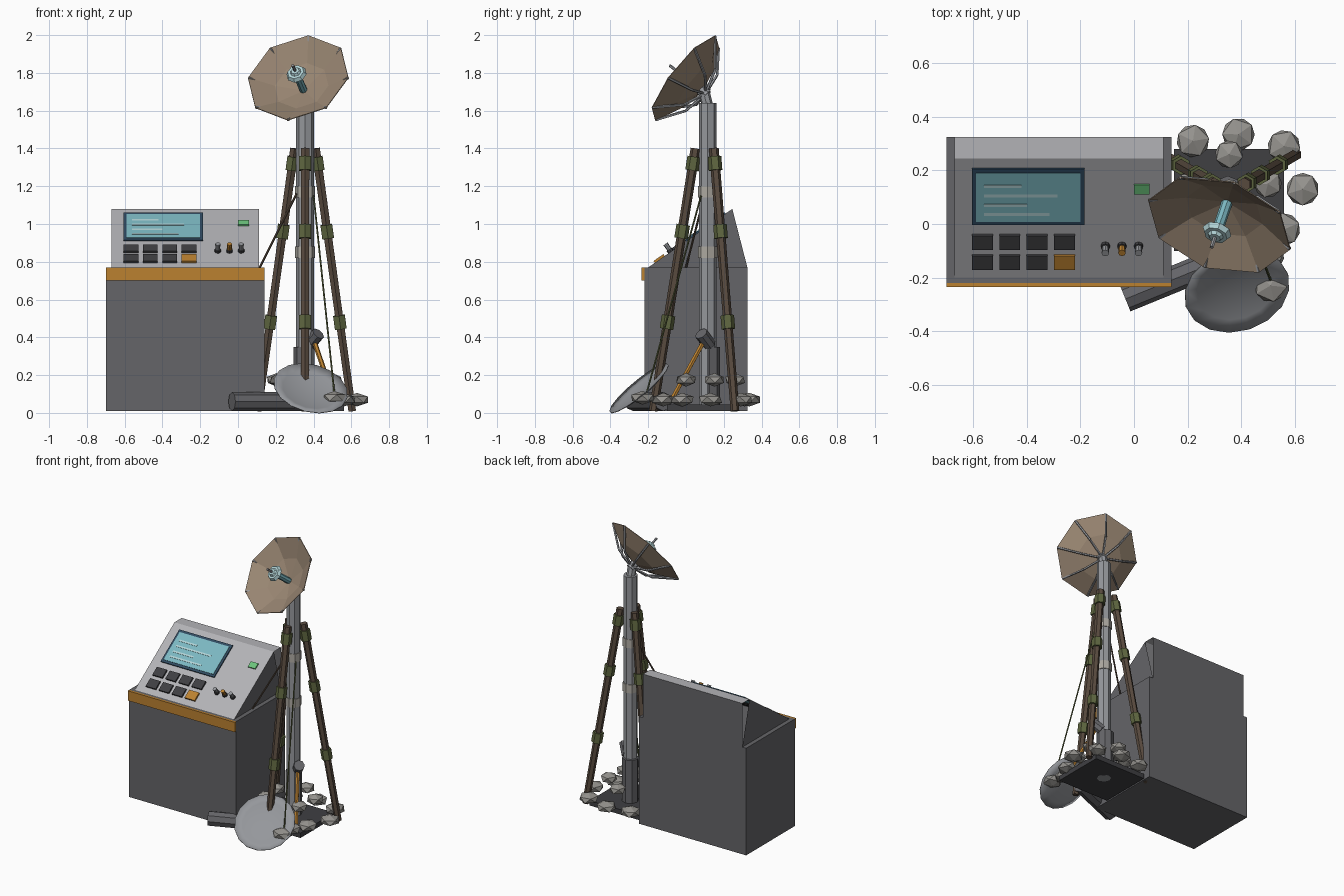
import bpy, bmesh, math, random
from mathutils import Vector, Matrix

if "Cube" in bpy.data.objects:
    bpy.data.objects.remove(bpy.data.objects["Cube"])

random.seed(4)

def mat(name, r, g, b):
    m = bpy.data.materials.new(name)
    m.diffuse_color = (r, g, b, 1)
    m.use_nodes = True
    m.node_tree.nodes["Principled BSDF"].inputs["Base Color"].default_value = m.diffuse_color
    return m

DARK = mat("dark_grey", .13, .13, .14)
BLACK = mat("charcoal", .05, .05, .055)
PANEL = mat("panel_grey", .45, .45, .47)
METAL = mat("metal", .30, .31, .33)
ORANGE = mat("orange", .50, .22, .03)
NAVY = mat("navy", .03, .07, .12)
CYAN = mat("cyan", .20, .48, .54)
PALE = mat("pale_cyan", .45, .66, .68)
GREEN = mat("green", .15, .55, .2)
BROWN = mat("brown", .10, .07, .05)
OLIVE = mat("olive", .11, .13, .05)
TAN = mat("tan", .32, .24, .17)
BEIGE = mat("beige", .42, .40, .36)
STONE = mat("stone", .30, .29, .27)

def finish(name, bm, m=None, matrix=None):
    me = bpy.data.meshes.new(name)
    if matrix:
        bm.transform(matrix)
    bm.to_mesh(me)
    bm.free()
    o = bpy.data.objects.new(name, me)
    bpy.context.collection.objects.link(o)
    if m:
        me.materials.append(m)
    return o

def box(name, lo, hi, m, matrix=None):
    lo, hi = Vector(lo), Vector(hi)
    bm = bmesh.new()
    bmesh.ops.create_cube(bm, size=1)
    bmesh.ops.scale(bm, vec=hi - lo, verts=bm.verts)
    bmesh.ops.translate(bm, vec=(lo + hi) / 2, verts=bm.verts)
    return finish(name, bm, m, matrix)

def rod(name, a, b, r, m, sides=8, r2=None):
    a, b = Vector(a), Vector(b)
    d = b - a
    bm = bmesh.new()
    bmesh.ops.create_cone(bm, cap_ends=True, segments=sides, radius1=r,
                          radius2=r if r2 is None else r2, depth=d.length)
    rot = d.to_track_quat('Z', 'Y').to_matrix().to_4x4()
    return finish(name, bm, m, Matrix.Translation((a + b) / 2) @ rot)

def frame(centre, n):
    # local z along n, local y pointing up as far as possible
    n = Vector(n).normalized()
    u = Vector((0, 0, 1)).cross(n).normalized()
    v = n.cross(u)
    return Matrix.Translation(centre) @ Matrix((u, v, n)).transposed().to_4x4()

def dish(name, rings, sides, thick, m, matrix):
    # rings of (radius, height) from the rim to the vertex
    bm = bmesh.new()
    loops = [[bm.verts.new((r * math.cos(t), r * math.sin(t), h))
              for t in (2 * math.pi * i / sides for i in range(sides))]
             for r, h in rings[:-1]]
    tip = bm.verts.new((0, 0, rings[-1][1]))
    for i in range(sides):
        j = (i + 1) % sides
        for p, q in zip(loops, loops[1:]):
            bm.faces.new((p[i], p[j], q[j], q[i]))
        bm.faces.new((loops[-1][i], loops[-1][j], tip))
    o = finish(name, bm, m, matrix)
    s = o.modifiers.new("thickness", 'SOLIDIFY')
    s.thickness = thick
    return o

# Console cabinet and trim
box("console_cabinet", (-.70, -.22, .01), (.14, .325, .77), DARK)
box("console_trim", (-.70, -.236, .70), (.14, -.22, .77), ORANGE)

# Wedge top with the narrow open gap behind each side triangle
bm = bmesh.new()
prof = [(-.2, .77), (.245, 1.08), (.325, 1.08), (.325, .77)]
v = [bm.verts.new((x, y, z)) for x in (-.67, .11) for y, z in prof]
for f in ((0, 4, 5, 1), (1, 5, 6, 2), (2, 6, 7, 3), (0, 1, 3), (4, 7, 5)):
    bm.faces.new([v[i] for i in f])
wedge = finish("console_wedge", bm, PANEL)
wedge.data.materials.append(DARK)
for p in list(wedge.data.polygons)[2:]:
    p.material_index = 1

# Control panel parts, placed in plan coordinates on the slope
slope = math.atan2(.31, .445)
on_panel = Matrix.Translation((0, -.2, .77)) @ Matrix.Rotation(slope, 4, 'X')

def plate(name, x0, x1, y0, y1, h, m):
    k = 1 / math.cos(slope)
    box(name, (x0, (y0 + .2) * k, -.002), (x1, (y1 + .2) * k, h), m, on_panel)

plate("screen_frame", -.605, -.185, 0, .21, .008, NAVY)
plate("screen_glass", -.59, -.20, .014, .195, .011, CYAN)
for y, x1 in ((.147, -.42), (.112, -.285), (.076, -.40), (.043, -.315)):
    plate("screen_line", -.56, x1, y - .005, y + .005, .013, PALE)
for row, y in enumerate((-.09, -.165)):
    for c in range(4):
        x = -.605 + c * .102
        plate("button", x, x + .078, y, y + .052, .012,
              ORANGE if row and c == 3 else BLACK)
plate("status_light", 0, .057, .115, .15, .009, GREEN)
for x, m in ((-.107, METAL), (-.045, ORANGE), (.017, METAL)):
    base = on_panel @ Vector((x, .12 / math.cos(slope), 0))
    tip = on_panel @ Vector((x, .12 / math.cos(slope), .05))
    rod("toggle_collar", base, base.lerp(tip, .3), .017, BLACK)
    rod("toggle", base, tip, .011, m, 8, .014)

# Mast
MX, MY = .355, .115
box("base_plate", (.15, -.10, .01), (.56, .28, .045), BLACK)
rod("mast", (MX, MY, .01), (MX, MY, 1.64), .047, METAL)
rod("mast_sleeve", (MX - .005, MY + .01, .03), (MX - .005, MY + .01, .35), .055, DARK)
for z in (.85, 1.17):
    rod("mast_collar", (MX, MY, z - .03), (MX, MY, z + .03), .052, BEIGE)
rod("brace_clamp", (.375, .125, .36), (.425, .08, .42), .036, DARK)
rod("brace", (.40, .10, .39), (.505, -.07, .08), .013, ORANGE, 6)

# Tripod legs with bindings
for k in range(3):
    a = math.radians(-90 + 120 * k)
    def at(z):
        r = .29 - .161 * z
        return Vector((MX + r * math.cos(a), MY + r * math.sin(a), z))
    rod("tripod_leg", at(.01), at(1.4), .023, BROWN, 6, .026)
    for z in (.48, .96, 1.32):
        rod("leg_binding", at(z - .036), at(z + .036), .036, OLIVE, 6)

# Guy wires
rod("guy_wire_front", (.40, .08, 1.15), (.51, -.21, .10), .005, OLIVE, 5)
rod("guy_wire_console", (.31, .10, 1.16), (.115, 0, .77), .006, BROWN, 5)

# Upper dish, ribs and feed
n = Vector((-.26, -.756, .60)).normalized()
F = frame((.318, -.005, 1.775), n)
dish("mast_dish", [(.28, 0), (.15, -.072), (0, -.115)], 8, .004, TAN, F)
for k in range(8):
    a = math.pi * k / 4
    pts = [F @ Vector((r * math.cos(a), r * math.sin(a), h))
           for r, h in ((.278, -.003), (.14, -.108), (.02, -.138))]
    rod("dish_rib_outer", pts[0], pts[1], .0075, METAL, 5)
    rod("dish_rib_inner", pts[1], pts[2], .0075, METAL, 5)

def along(h):
    return F @ Vector((0, 0, h))

rod("dish_hub", along(-.155), along(-.112), .03, METAL)
rod("dish_neck", (MX, MY, 1.62), along(-.135), .03, METAL)
rod("feed_tube", along(-.115), along(.035), .021, CYAN)
rod("feed_disc", along(.03), along(.05), .056, PALE, 8, .045)
rod("feed_cap", along(.05), along(.062), .03, PALE, 8, .022)
rod("feed_tip", along(.06), along(.108), .008, METAL, 6)

# Fallen dish and spare pipe on the ground
G = frame((.385, -.25, .132), (.2, -.63, .76))
fallen = dish("fallen_dish", [(.2, 0), (.15, -.014), (.08, -.026), (0, -.03)],
              16, .004, METAL, G)
for p in fallen.data.polygons:
    p.use_smooth = True
rod("fallen_pipe", (-.032, -.28, .06), (.36, -.12, .06), .05, DARK)

# Stones weighing down the base
for x, y, z in ((.22, .31, .07), (.39, .335, .07), (.56, .29, .07), (.63, .13, .07),
                (.56, -.02, .07), (.51, -.23, .08), (.50, -.12, .07),
                (.355, .26, .175), (.205, .14, .175), (.22, 0, .175),
                (.50, .15, .175), (.48, 0, .175)):
    bm = bmesh.new()
    bmesh.ops.create_icosphere(bm, subdivisions=1, radius=1)
    s = .068 if z < .1 else .058
    finish("stone", bm, STONE, Matrix.Translation((x, y, z))
           @ Matrix.Rotation(random.uniform(0, 6), 4, 'Z')
           @ Matrix.Diagonal((s, s, .036, 1)))
